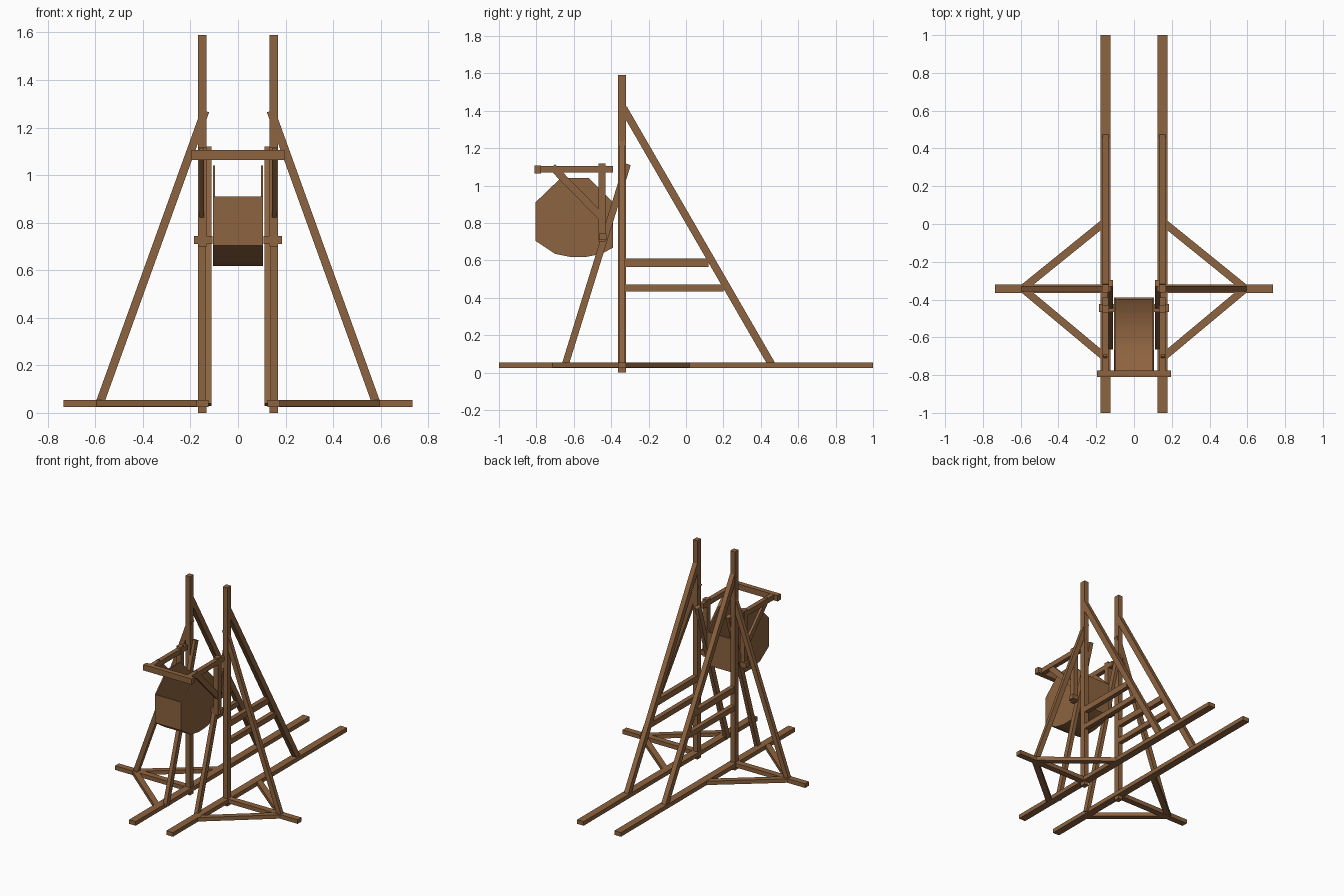
import bpy, bmesh, math
from mathutils import Vector, Matrix

if "Cube" in bpy.data.objects:
    bpy.data.objects.remove(bpy.data.objects["Cube"])

wood = bpy.data.materials.new("wood")
wood.diffuse_color = (0.27, 0.125, 0.05, 1)
wood.use_nodes = True
wood.node_tree.nodes["Principled BSDF"].inputs["Base Color"].default_value = wood.diffuse_color


def finish(name, bm):
    bmesh.ops.recalc_face_normals(bm, faces=bm.faces)
    me = bpy.data.meshes.new(name)
    bm.to_mesh(me)
    bm.free()
    me.materials.append(wood)
    ob = bpy.data.objects.new(name, me)
    bpy.context.collection.objects.link(ob)
    return ob


def beam(name, p, q, side, thick, width):
    """Squared timber from p to q; thick is measured along side, width across it."""
    p, q, s = Vector(p), Vector(q), Vector(side)
    d = (q - p).normalized()
    s = (s - d * s.dot(d)).normalized()
    w = d.cross(s)
    m = Matrix((s * thick, w * width, q - p)).transposed().to_4x4()
    m.translation = (p + q) / 2
    bm = bmesh.new()
    bmesh.ops.create_cube(bm, size=1, matrix=m)
    return finish(name, bm)


def prism(bm, pts, x0, x1):
    """Extrude a y-z outline from x0 to x1."""
    f = bm.faces.new([bm.verts.new((x0, y, z)) for y, z in pts])
    r = bmesh.ops.extrude_face_region(bm, geom=[f])
    vs = [g for g in r["geom"] if isinstance(g, bmesh.types.BMVert)]
    bmesh.ops.translate(bm, verts=vs, vec=(x1 - x0, 0, 0))


X, Y, Z = (1, 0, 0), (0, 1, 0), (0, 0, 1)
PY = -0.342   # depth of the main posts

for tag, s in (("left", -1), ("right", 1)):
    x = 0.15 * s

    def b(name, p, q, side, thick, width):
        beam(f"{tag}_{name}", p, q, side, thick, width)

    # ground frame
    b("ground_rail", (x, -1, .04), (x, 1, .04), X, .053, .03)
    b("outrigger", (s * .165, PY, .04), (s * .735, PY, .04), Y, .044, .03)
    for end, y in (("front", -.705), ("back", .01)):
        b(end + "_ground_brace", (s * .155, y, .04), (s * .59, PY, .04), Z, .028, .04)
    # tall post with its side and rear braces
    b("post", (x, PY, 0), (x, PY, 1.59), X, .037, .042)
    b("side_brace", (s * .58, PY, .045), (s * .138, PY, 1.27), Y, .03, .035)
    b("rear_brace", (x, .46, .04), (x, -.335, 1.415), X, .035, .04)
    b("upper_rung", (x, PY, .587), (x, .12, .587), X, .033, .044)
    b("lower_rung", (x, PY, .453), (x, .2, .453), X, .033, .038)
    # front leaning leg and hanging bracket
    b("leaning_leg", (s * .125, -.648, .035), (s * .125, -.313, 1.115), X, .028, .037)
    b("bracket_post", (x, -.45, .7), (x, -.45, 1.118), X, .036, .038)
    b("bracket_peg", (s * .107, -.445, .727), (s * .185, -.445, .727), Y, .042, .034)
    b("bracket_arm", (x, -.8, 1.087), (x, -.39, 1.087), X, .032, .036)
    b("bracket_brace", (s * .153, -.715, 1.1), (s * .153, -.455, .835), X, .018, .04)

# cross bar joining both bracket arms
beam("cross_bar", (-.195, -.793, 1.085), (.195, -.793, 1.085), Y, .036, .042)

# counterweight box: end plates plus an open trough with a rounded bottom
trough = [(-.805, .91), (-.805, .705), (-.70, .635), (-.61, .617), (-.53, .619),
          (-.45, .636), (-.39, .668), (-.39, .91)]
plate = trough + [(-.52, 1.04), (-.67, 1.04)]
for tag, s in (("left", -1), ("right", 1)):
    bm = bmesh.new()
    prism(bm, plate, s * .097, s * .106)
    finish(f"counterweight_{tag}_plate", bm)
c = Vector((-.5975, .91))
inner = [(c.x + (y - c.x) * .95, c.y + (z - c.y) * .95) for y, z in trough]
bm = bmesh.new()
prism(bm, trough + inner[::-1], -.098, .098)
ob = finish("counterweight_trough", bm)
bpy.context.view_layer.objects.active = ob
ob.select_set(True)
bpy.ops.object.shade_smooth_by_angle(angle=math.radians(35))
